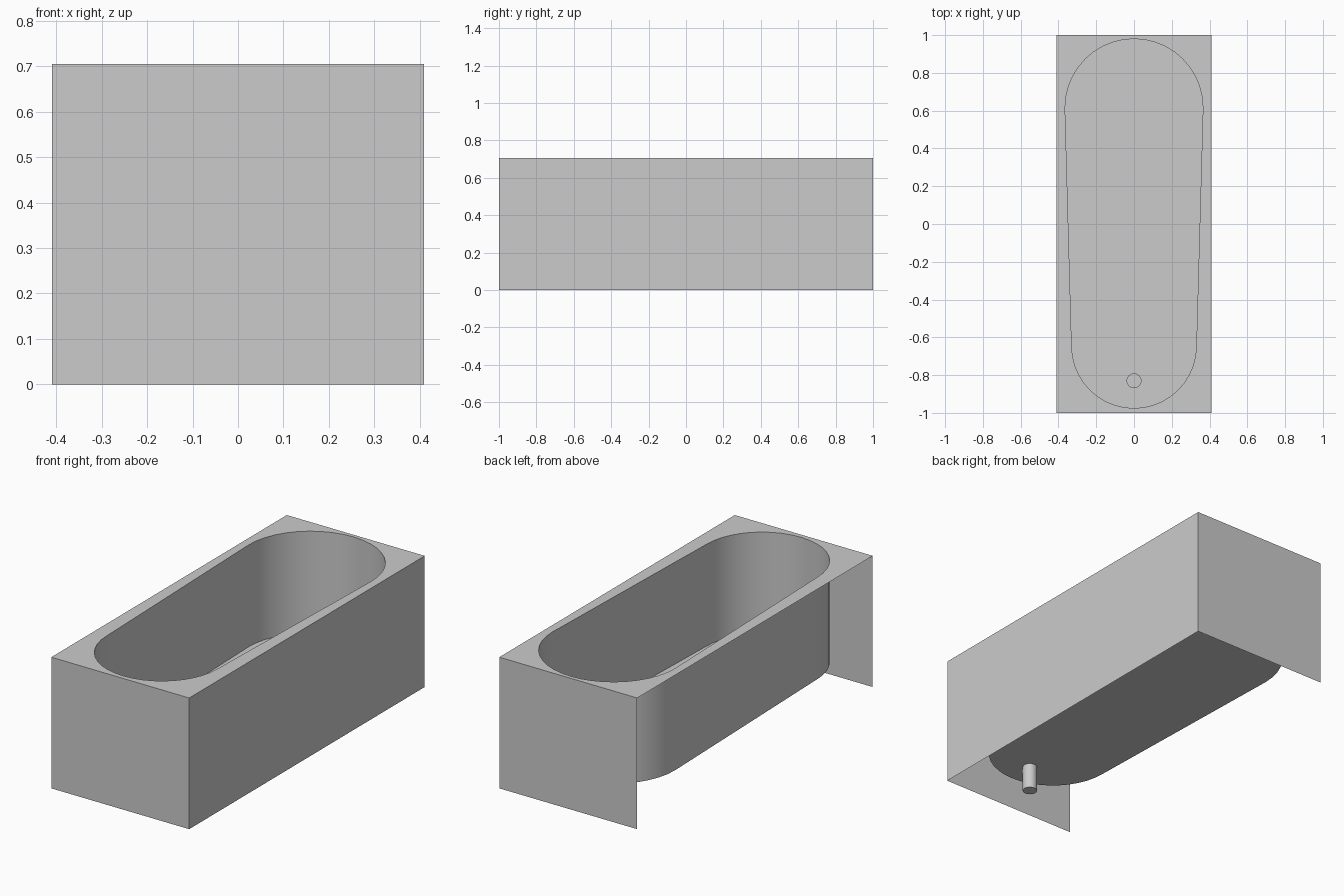
import bpy, bmesh, math
from mathutils import Vector

if "Cube" in bpy.data.objects:
    bpy.data.objects.remove(bpy.data.objects["Cube"])

W, L, H = 0.41, 1.0, 0.705      # half width, half length, rim height
FLOOR = 0.157                   # basin floor height
DRAIN_Y, DRAIN_R, DRAIN_Z = -0.83, 0.037, 0.018

mat = bpy.data.materials.new("plain grey")
mat.diffuse_color = (0.6, 0.6, 0.6, 1)
mat.use_nodes = True
mat.node_tree.nodes["Principled BSDF"].inputs["Base Color"].default_value = mat.diffuse_color


def arc(cy, r, start, end, n):
    """Points of an arc centred on x = 0."""
    return [(r * math.cos(a), cy + r * math.sin(a))
            for a in (start + (end - start) * i / n for i in range(n + 1))]


def loop(bm, pts, z):
    """Closed ring of edges at height z."""
    vs = [bm.verts.new((x, y, z)) for x, y in pts]
    es = [bm.edges.new((vs[i], vs[(i + 1) % len(vs)])) for i in range(len(vs))]
    return vs, es


def wall(bm, low, high):
    """Quads joining two matching rings."""
    n = len(low)
    for i in range(n):
        j = (i + 1) % n
        bm.faces.new((low[i], low[j], high[j], high[i]))


def fill(bm, edges, up):
    """Flat fill between rings, facing up or down."""
    made = bmesh.ops.triangle_fill(bm, edges=edges, use_beauty=True)["geom"]
    for f in made:
        if isinstance(f, bmesh.types.BMFace):
            f.normal_update()
            if (f.normal.z > 0) != up:
                f.normal_flip()


def finish(name, bm, smooth=False):
    me = bpy.data.meshes.new(name)
    bm.to_mesh(me)
    bm.free()
    me.materials.append(mat)
    ob = bpy.data.objects.new(name, me)
    bpy.context.collection.objects.link(ob)
    if smooth:
        bpy.ops.object.select_all(action="DESELECT")
        ob.select_set(True)
        bpy.context.view_layer.objects.active = ob
        bpy.ops.object.shade_smooth_by_angle(angle=math.radians(30))
    return ob


# Basin plan: wide round end at the back, narrower round end at the front
plan = arc(0.615, 0.365, 0, math.pi, 20) + arc(-0.645, 0.33, math.pi, 2 * math.pi, 20)
drain = arc(DRAIN_Y, DRAIN_R, 0, 2 * math.pi, 24)[:-1]
rim = [(-W, -L), (W, -L), (W, L), (-W, L)]

# Flat rim with the basin opening
bm = bmesh.new()
edges = loop(bm, rim, H)[1] + loop(bm, plan, H)[1]
fill(bm, edges, True)
finish("rim", bm)

# Basin: upright walls and a flat floor with a drain hole
bm = bmesh.new()
low, low_edges = loop(bm, plan, FLOOR)
high, _ = loop(bm, plan, H)
wall(bm, high, low)             # faces point into the basin
fill(bm, low_edges + loop(bm, drain, FLOOR)[1], True)
finish("basin", bm, True)

# Drain pipe, closed at its lower end
bm = bmesh.new()
low, low_edges = loop(bm, drain, DRAIN_Z)
high, _ = loop(bm, drain, FLOOR)
wall(bm, low, high)
fill(bm, low_edges, False)
finish("drain_pipe", bm, True)

# Apron panels on three sides; the left side is open
for name, a, b in (("front_panel", rim[0], rim[1]),
                   ("right_panel", rim[1], rim[2]),
                   ("back_panel", rim[2], rim[3])):
    bm = bmesh.new()
    corners = [(*a, 0), (*b, 0), (*b, H), (*a, H)]
    bm.faces.new([bm.verts.new(Vector(c)) for c in corners])
    finish(name, bm)
